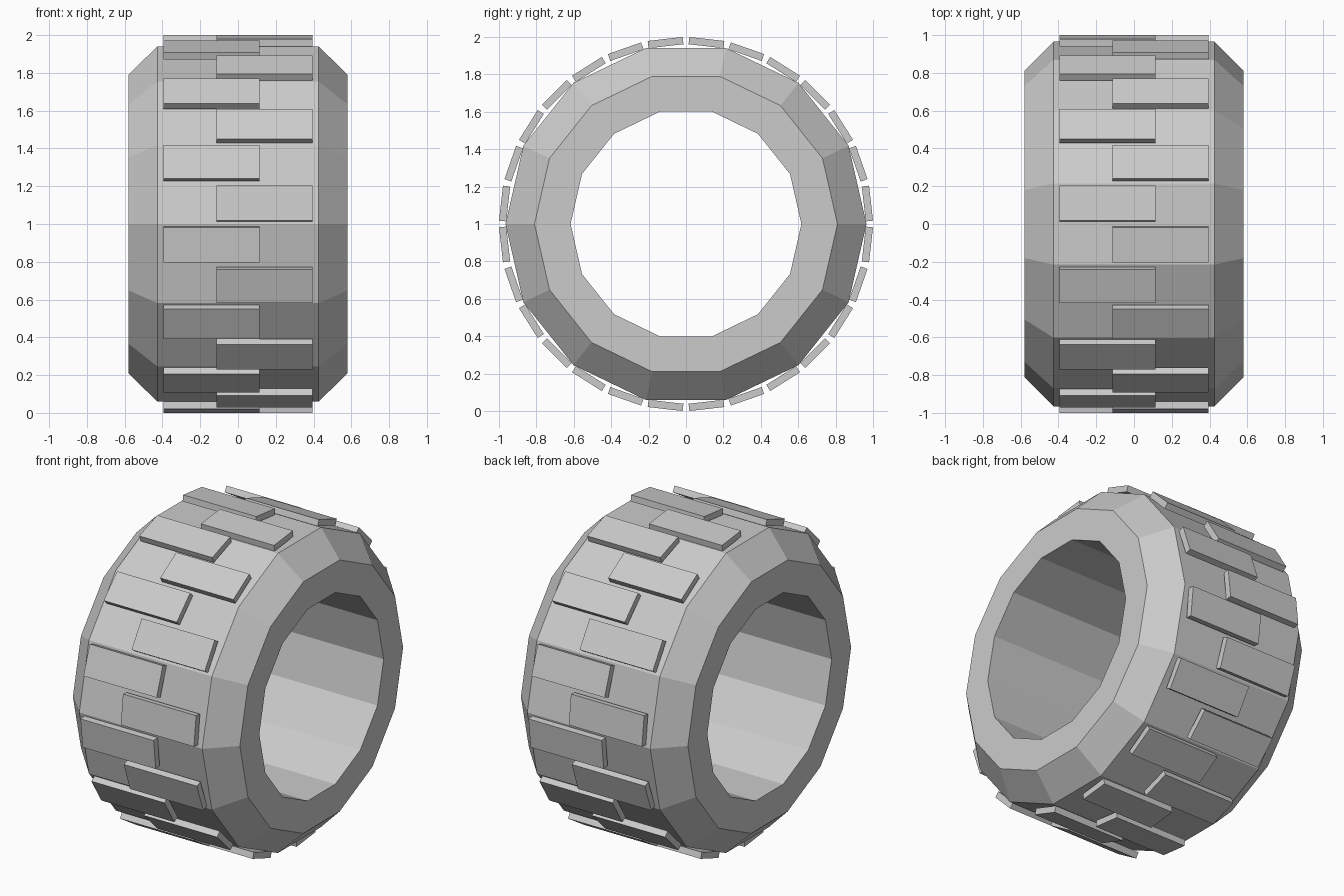
import bpy, bmesh, math
from mathutils import Matrix

if "Cube" in bpy.data.objects:
    bpy.data.objects.remove(bpy.data.objects["Cube"])

SIDES, BLOCKS = 14, 28


def finish(bm, name):
    bmesh.ops.recalc_face_normals(bm, faces=bm.faces)
    me = bpy.data.meshes.new(name)
    bm.to_mesh(me)
    bm.free()
    ob = bpy.data.objects.new(name, me)
    ob.location.z = 1.0
    bpy.context.collection.objects.link(ob)
    return ob


# Tyre body: closed (x, radius) profile swept around the x axis
profile = [(-0.58, 0.617), (-0.58, 0.81), (-0.427, 0.965),
           (0.427, 0.965), (0.58, 0.81), (0.58, 0.617)]
bm = bmesh.new()
rings = []
for i in range(SIDES):
    a = 2 * math.pi * i / SIDES
    rings.append([bm.verts.new((x, r * math.cos(a), r * math.sin(a))) for x, r in profile])
n = len(profile)
for i in range(SIDES):
    p, q = rings[i], rings[(i + 1) % SIDES]
    for j in range(n):
        k = (j + 1) % n
        bm.faces.new((p[j], p[k], q[k], q[j]))
finish(bm, "tyre_body")

# Tread blocks: staggered left and right around the circumference
bm = bmesh.new()
for i in range(BLOCKS):
    a = 2 * math.pi * (i + 0.5) / BLOCKS
    # the block just above the front (-y) horizontal is offset to +x
    x = 0.14 if i % 2 else -0.14
    m = (Matrix.Rotation(a, 4, 'X') @ Matrix.Translation((x, 0.976, 0))
         @ Matrix.Diagonal((0.508, 0.039, 0.188, 1)))
    bmesh.ops.create_cube(bm, size=1, matrix=m)
finish(bm, "tread_blocks")
